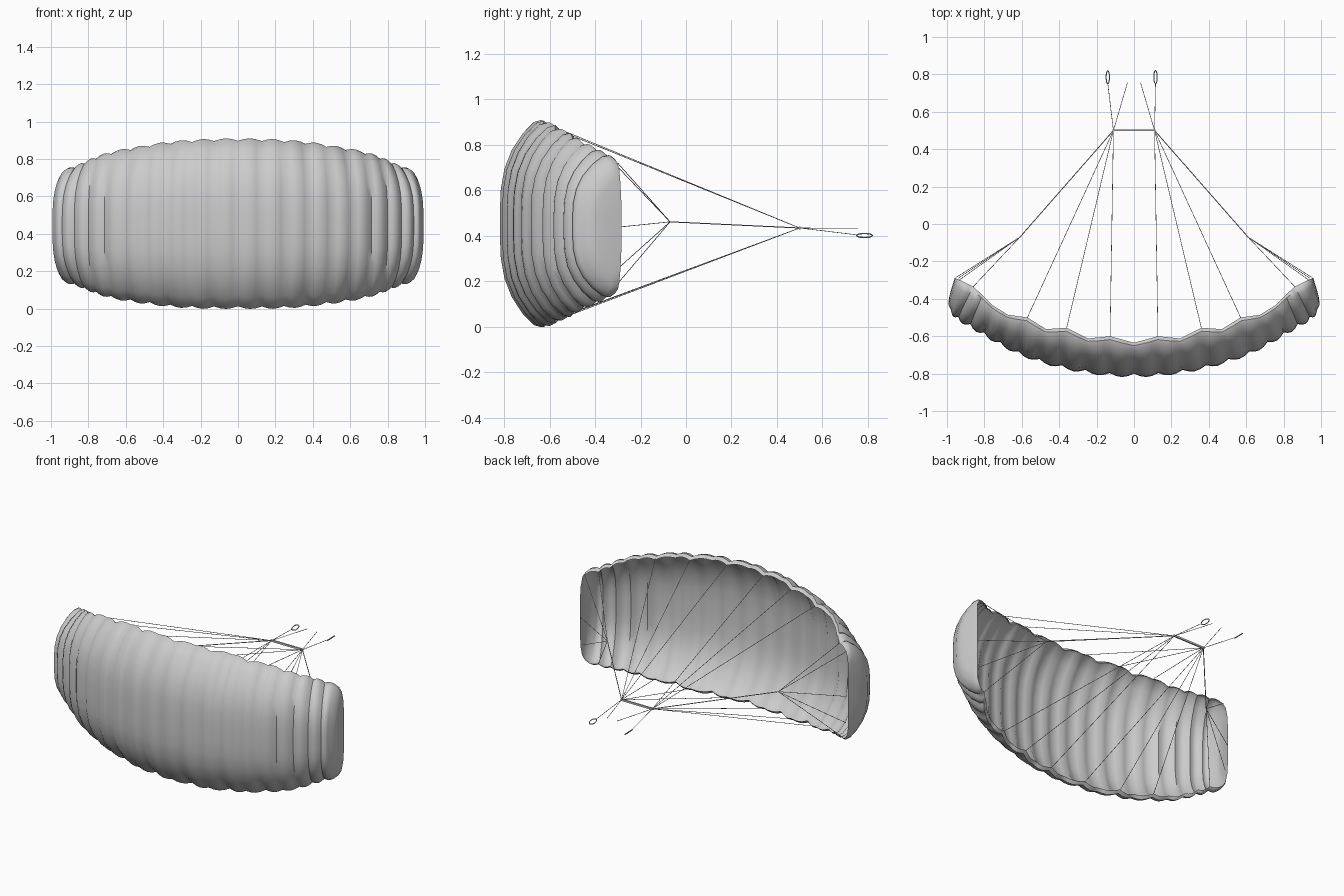
import bpy, bmesh, math
from mathutils import Vector

if "Cube" in bpy.data.objects:
    bpy.data.objects.remove(bpy.data.objects["Cube"])

# Per rib, centre to tip: inner edge x, y / outer skin x, y / half height
RIBS = [(0, -.635, 0, -.80, .442), (.128, -.60, .13, -.797, .442), (.245, -.612, .26, -.78, .438),
        (.36, -.555, .385, -.755, .43), (.47, -.562, .505, -.722, .415), (.57, -.50, .615, -.682, .40),
        (.675, -.485, .715, -.63, .38), (.755, -.435, .80, -.58, .355), (.81, -.38, .875, -.535, .33),
        (.86, -.335, .94, -.497, .307), (.93, -.30, .98, -.455, .288)]
# Half of the D-shaped rib profile: depth, height
HALF = [(0, .96), (.09, 1), (.25, .98), (.5, .87), (.74, .71), (.9, .53), (.98, .33), (1, .12)]
OUTER = HALF + [(d, -z) for d, z in reversed(HALF)]
ZC = .455
SUB = 4


def section(k):
    sign = -1 if k < 0 else 1
    cell, step = divmod(abs(k), SUB)
    f = step / SUB
    a, c = RIBS[cell], RIBS[min(cell + 1, len(RIBS) - 1)]
    ix, iy, ox, oy, h = [p + (q - p) * f for p, q in zip(a, c)]
    puff = math.sin(math.pi * f)
    zc = ZC - .0013 * (cell + f)
    e, axis = Vector((ix, iy)), Vector((ox - ix, oy - iy))
    unit = axis.normalized()
    pts = []
    for d, z in OUTER:
        p = e + axis * d + unit * puff * .02 * d
        pts.append(Vector((sign * p.x, p.y, zc + z * (h + .014 * puff))))
    return pts


# Canopy: single skin of billowing cells, open at the back, with rounded tip panels
rings = [section(k) for k in range(-10 * SUB, 10 * SUB + 1)]


def tip_ring(ring, sign, scale, out):
    centre = (ring[0] + ring[-1]) / 2 + Vector((0, .012, 0))
    return [centre + (p - centre) * scale + Vector((sign * .95, .3, 0)) * out for p in ring]


for scale, out in ((.9, .018), (.7, .026), (.35, .028)):
    if scale == .9:
        left, right = rings[0], rings[-1]
    rings.insert(0, tip_ring(left, -1, scale, out))
    rings.append(tip_ring(right, 1, scale, out))

bm = bmesh.new()
vr = [[bm.verts.new(p) for p in r] for r in rings]
for r, s in zip(vr, vr[1:]):
    for i in range(len(r) - 1):
        bm.faces.new((r[i], r[i + 1], s[i + 1], s[i]))
bm.faces.new(vr[0])
bm.faces.new(vr[-1])
bmesh.ops.recalc_face_normals(bm, faces=bm.faces)
me = bpy.data.meshes.new("canopy")
bm.to_mesh(me)
bm.free()
canopy = bpy.data.objects.new("canopy", me)
bpy.context.collection.objects.link(canopy)
# Make sure the skin faces forward
mid = min(me.polygons, key=lambda p: p.center.y)
if mid.normal.y > 0:
    me.flip_normals()
canopy.select_set(True)
bpy.context.view_layer.objects.active = canopy
bpy.ops.object.shade_smooth_by_angle(angle=math.radians(50))


def tube(name, points, r=.0016, closed=False):
    cu = bpy.data.curves.new(name, 'CURVE')
    cu.dimensions = '3D'
    cu.bevel_depth = r
    cu.bevel_resolution = 1
    cu.use_fill_caps = True
    sp = cu.splines.new('POLY')
    sp.points.add(len(points) - 1)
    for q, p in zip(sp.points, points):
        q.co = (*p, 1)
    sp.use_cyclic_u = closed
    ob = bpy.data.objects.new(name, cu)
    bpy.context.collection.objects.link(ob)


# Control bar
bpy.ops.mesh.primitive_cube_add(size=1, location=(0, .5, .435))
bar = bpy.context.object
bar.name = "control_bar"
bar.scale = (.23, .008, .012)

for s, side in ((1, "right"), (-1, "left")):
    end = (s * .11, .5, .435)
    # Main lines to the upper and lower canopy edges
    for i in (1, 3, 5):
        x, y, _, _, h = RIBS[i]
        for v, edge in ((1, "upper"), (-1, "lower")):
            tube(f"{side}_{edge}_line_{i}", [end, (s * x, y, ZC - .003 + v * h * .97)])
    # Tip bridle
    knot = (s * .61, -.07, .462)
    tube(f"{side}_tip_line", [end, knot], .0025)
    for i, p in enumerate([(.935, -.30, .72), (.86, -.335, .74), (.95, -.285, .44),
                           (.94, -.29, .265), (.86, -.335, .15)]):
        tube(f"{side}_bridle_{i}", [knot, (s * p[0], p[1], p[2])])
    # Loose strap and loop handle
    tube(f"{side}_strap", [end, (s * .035, .755, .433)])
    hx = .115 if s > 0 else -.14
    tube(f"{side}_handle_line", [end, (hx, .75, .405)])
    loop = []
    for k in range(14):
        a = math.tau * k / 14
        w = math.sin(a) * .009
        loop.append((hx + w, .785 - .035 * math.cos(a), .402 + s * w))
    tube(f"{side}_handle_loop", loop, .003, True)
